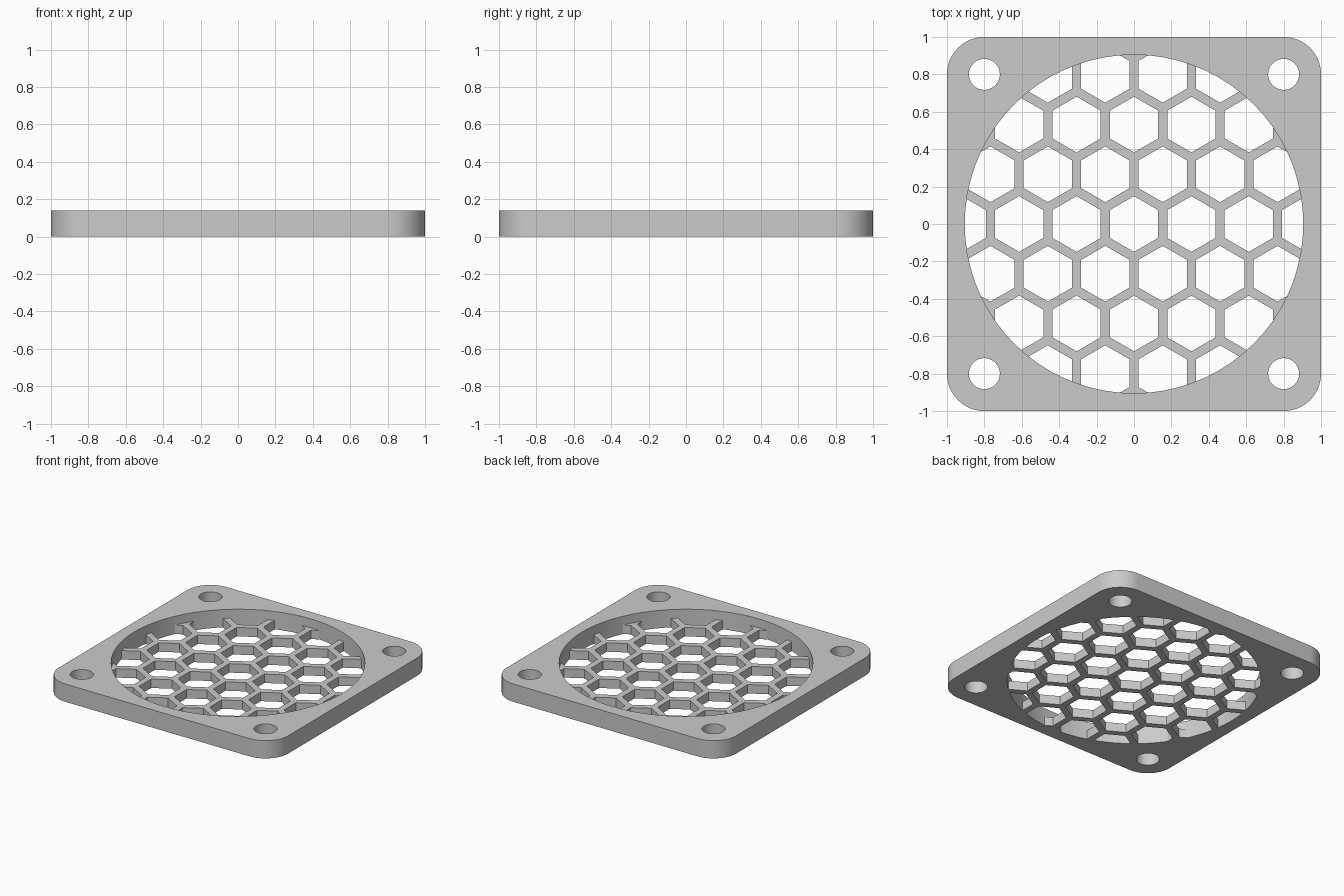
import bpy, bmesh, math
from mathutils import Matrix

if "Cube" in bpy.data.objects:
    bpy.data.objects.remove(bpy.data.objects["Cube"])

THICK, WEB = 0.14, 0.07          # frame and grille heights
OPEN_R, HOLE_R, HOLE_AT = 0.905, 0.083, 0.8
PITCH, HEX_R, CORNER = 0.307, 0.149, 0.2


def prism(bm, pts, z0, z1):
    """Upright prism over a counter-clockwise outline."""
    low = [bm.verts.new((x, y, z0)) for x, y in pts]
    top = [bm.verts.new((x, y, z1)) for x, y in pts]
    bm.faces.new(low[::-1])
    bm.faces.new(top)
    n = len(pts)
    for i in range(n):
        j = (i + 1) % n
        bm.faces.new((low[i], low[j], top[j], top[i]))


def ring(cx, cy, r, n, start=0.0):
    return [(cx + r * math.cos(start + 2 * math.pi * i / n),
             cy + r * math.sin(start + 2 * math.pi * i / n)) for i in range(n)]


def solid(name, outlines, z0, z1):
    bm = bmesh.new()
    for pts in outlines:
        prism(bm, pts, z0, z1)
    mesh = bpy.data.meshes.new(name)
    bm.to_mesh(mesh)
    bm.free()
    ob = bpy.data.objects.new(name, mesh)
    bpy.context.collection.objects.link(ob)
    return ob


def cut(ob, cutter):
    """Subtract the cutter, then remove it."""
    bpy.context.view_layer.objects.active = ob
    mod = ob.modifiers.new("cut", 'BOOLEAN')
    mod.operation, mod.solver, mod.object = 'DIFFERENCE', 'EXACT', cutter
    bpy.ops.object.modifier_apply(modifier=mod.name)
    bpy.data.objects.remove(cutter)


# rounded square plate
outline = []
for k, (sx, sy) in enumerate([(1, 1), (-1, 1), (-1, -1), (1, -1)]):
    for i in range(17):
        a = math.pi / 2 * (k + i / 16)
        outline.append((sx * (1 - CORNER) + CORNER * math.cos(a),
                        sy * (1 - CORNER) + CORNER * math.sin(a)))
frame = solid("fan_grille_frame", [outline], 0, THICK)

# honeycomb web: slab with staggered hexagonal cells
cells = []
for row in range(-4, 5):
    for col in range(-5, 6):
        x, y = (col + 0.5 * (row % 2)) * PITCH, row * PITCH * math.sqrt(3) / 2
        if math.hypot(x, y) < OPEN_R + HEX_R:
            cells.append(ring(x, y, HEX_R, 6, math.pi / 6))
web = solid("web", [[(-1.5, -1.5), (1.5, -1.5), (1.5, 1.5), (-1.5, 1.5)]], -0.2, WEB)
cut(web, solid("cells", cells, -0.4, 0.4))

# round opening, leaving the web standing inside it
opening = solid("opening", [ring(0, 0, OPEN_R, 72)], -0.1, 0.3)
cut(opening, web)
cut(frame, opening)

# screw holes
holes = [ring(sx * HOLE_AT, sy * HOLE_AT, HOLE_R, 32) for sx in (-1, 1) for sy in (-1, 1)]
cut(frame, solid("screw_holes", holes, -0.1, 0.3))

# plain grey
grey = bpy.data.materials.new("grey")
grey.diffuse_color = (0.6, 0.6, 0.6, 1)
grey.use_nodes = True
grey.node_tree.nodes["Principled BSDF"].inputs["Base Color"].default_value = grey.diffuse_color
frame.data.materials.clear()
frame.data.materials.append(grey)
for p in frame.data.polygons:
    p.material_index = 0
bpy.ops.object.select_all(action='DESELECT')
frame.select_set(True)
bpy.context.view_layer.objects.active = frame
bpy.ops.object.shade_smooth_by_angle(angle=math.radians(30))
